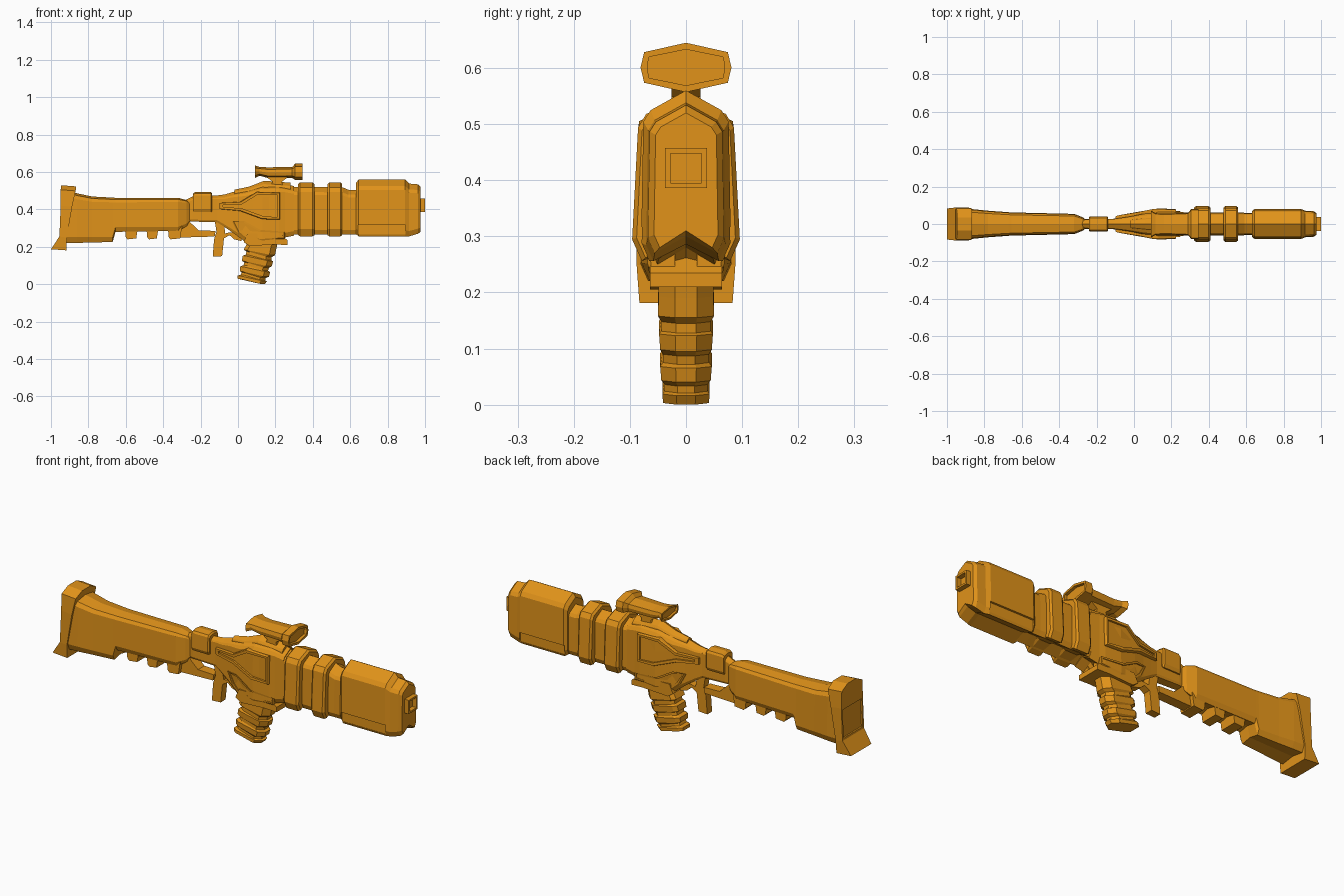
import bpy, bmesh
from mathutils import Vector

mat = bpy.data.materials.new("orange")
mat.diffuse_color = (0.75, 0.29, 0.01, 1)


def finish(name, bm, insets=()):
    """Turn a bmesh into an object; insets = (direction, thickness, depth) recesses."""
    bmesh.ops.recalc_face_normals(bm, faces=bm.faces)
    bm.normal_update()
    for direction, thick, depth in insets:
        d = Vector(direction)
        face = max(bm.faces, key=lambda f: f.normal.dot(d) * f.calc_area()
                   if f.normal.dot(d) > 0.8 else -1)
        bmesh.ops.inset_region(bm, faces=[face], thickness=thick)
        ext = bmesh.ops.extrude_discrete_faces(bm, faces=[face])
        bmesh.ops.translate(bm, verts=ext["faces"][0].verts, vec=-d * depth)
        bm.normal_update()
    me = bpy.data.meshes.new(name)
    bm.to_mesh(me)
    bm.free()
    me.materials.append(mat)
    ob = bpy.data.objects.new(name, me)
    bpy.context.collection.objects.link(ob)
    return ob


def loft(name, rings, insets=()):
    """Skin a list of equal-length point rings and cap both ends."""
    bm = bmesh.new()
    vs = [[bm.verts.new(p) for p in r] for r in rings]
    n = len(vs[0])
    for a, b in zip(vs, vs[1:]):
        for i in range(n):
            j = (i + 1) % n
            bm.faces.new((a[i], a[j], b[j], b[i]))
    bm.faces.new(vs[0])
    bm.faces.new(vs[-1])
    return finish(name, bm, insets)


def section(x, hw, zb, zt, roof=0.44, notch=0.03, top=0.95):
    """House-shaped section with a ridge on top and a notch underneath."""
    half = [(0.83 * top * hw, zt - roof * hw), (top * hw, zt - (roof + 0.25) * hw),
            (hw, zb + 0.4 * hw), (0.82 * hw, zb)]
    return ([(x, 0, zt)] + [(x, y, z) for y, z in half] + [(x, 0, zb + notch)]
            + [(x, -y, z) for y, z in reversed(half)])


def body(name, stations, insets=(), **kw):
    return loft(name, [section(*s, **kw) for s in stations], insets)


def prism(name, pts, hw):
    """Extrude an xz profile symmetrically across y."""
    return loft(name, [[(x, y, z) for x, z in pts] for y in (-hw, hw)])


def side_panels(name, pts, thick, depth):
    """Mirrored raised panels from (x, z, outer y) points, with a recessed middle."""
    for s, label in ((-1, "right"), (1, "left")):
        loft(f"{name}_{label}", [[(x, s * 0.02, z) for x, z, y in pts],
                                 [(x, s * (y - 0.006), z) for x, z, y in pts],
                                 [(x + (0.13 - x) * 0.04, s * y, z + (0.42 - z) * 0.04)
                                  for x, z, y in pts]],
             [((0, s, 0), thick, depth)])


# Butt plate, stacked from bottom to top: z, rear x, front x, half width
butt = [(0.187, -1.0, -0.917, 0.083), (0.255, -0.955, -0.915, 0.088),
        (0.42, -0.948, -0.887, 0.088), (0.505, -0.948, -0.868, 0.084),
        (0.529, -0.946, -0.865, 0.035)]
loft("butt_plate", [[(a, -w, z), (b, -w, z - 0.006), (b, w, z - 0.006), (a, w, z)]
                    for z, a, b, w in butt], [((-1, 0, 0), 0.015, 0.008)])

# Stock with teeth underneath
body("stock", [(-0.925, 0.082, 0.22, 0.505), (-0.86, 0.079, 0.221, 0.486),
               (-0.78, 0.071, 0.223, 0.469), (-0.67, 0.063, 0.226, 0.463),
               (-0.655, 0.062, 0.28, 0.462), (-0.32, 0.054, 0.285, 0.462),
               (-0.275, 0.036, 0.31, 0.45), (-0.255, 0.022, 0.335, 0.435)],
     roof=0.15, notch=0.01)
for i, (a, b) in enumerate([(-0.6, -0.54), (-0.485, -0.43), (-0.37, -0.305)]):
    prism(f"stock_tooth_{i + 1}", [(a - 0.006, 0.31), (a, 0.25), (a + 0.01, 0.24),
                                   (b - 0.004, 0.245), (b + 0.006, 0.31)], 0.045)

# Neck, rear block, lower rail, trigger and guard
body("neck", [(-0.28, 0.022, 0.335, 0.45), (-0.24, 0.026, 0.335, 0.47),
              (-0.08, 0.028, 0.33, 0.475)], notch=0.0)
body("rear_block", [(-0.24, 0.038, 0.385, 0.485), (-0.23, 0.041, 0.385, 0.492),
                    (-0.145, 0.041, 0.385, 0.492), (-0.138, 0.036, 0.39, 0.485)],
     roof=0.15, notch=0.0)
prism("lower_rail", [(-0.33, 0.25), (-0.29, 0.25), (-0.125, 0.255), (-0.12, 0.285),
                     (-0.21, 0.288), (-0.26, 0.335), (-0.27, 0.37), (-0.33, 0.37)], 0.026)
prism("trigger", [(-0.135, 0.147), (-0.085, 0.15), (-0.076, 0.235), (-0.068, 0.27),
                  (-0.078, 0.345), (-0.125, 0.345), (-0.115, 0.28), (-0.128, 0.24)], 0.02)
prism("trigger_guard", [(-0.085, 0.24), (-0.045, 0.262), (-0.02, 0.24), (0.02, 0.23),
                        (0.02, 0.27), (-0.04, 0.278), (-0.085, 0.268)], 0.02)

# Receiver, ridge cover and side panels
body("receiver", [(-0.11, 0.028, 0.33, 0.475), (-0.07, 0.034, 0.305, 0.48),
                  (-0.02, 0.042, 0.27, 0.495), (0.04, 0.055, 0.225, 0.51),
                  (0.13, 0.068, 0.215, 0.54), (0.22, 0.066, 0.222, 0.54),
                  (0.25, 0.062, 0.25, 0.535), (0.30, 0.06, 0.26, 0.525)])
body("ridge_cover", [(-0.02, 0.022, 0.46, 0.505), (0.06, 0.032, 0.47, 0.522),
                     (0.14, 0.04, 0.49, 0.553), (0.28, 0.04, 0.49, 0.543)], notch=0.0)
side_panels("side_panel", [(-0.10, 0.435, 0.045), (0.01, 0.44, 0.062), (0.10, 0.495, 0.08),
                           (0.225, 0.49, 0.078), (0.225, 0.345, 0.08), (0.13, 0.348, 0.083),
                           (0.01, 0.392, 0.064), (-0.10, 0.402, 0.045)], 0.014, 0.01)
side_panels("lower_panel", [(-0.03, 0.335, 0.05), (0.03, 0.335, 0.06), (0.12, 0.285, 0.074),
                            (0.25, 0.275, 0.07), (0.25, 0.24, 0.068), (0.05, 0.232, 0.062),
                            (0.0, 0.275, 0.054)], 0.01, 0.006)
prism("magazine_well", [(0.03, 0.225), (0.06, 0.205), (0.2, 0.212), (0.265, 0.21),
                        (0.265, 0.235), (0.22, 0.27), (0.05, 0.27)], 0.064)

# Ribbed magazine, from top to bottom: z, rear x, front x, half width
mag = [(0.25, 0.065, 0.215, 0.048), (0.205, 0.05, 0.205, 0.049), (0.17, 0.03, 0.198, 0.05),
       (0.16, 0.045, 0.18, 0.044), (0.143, 0.042, 0.178, 0.044), (0.138, 0.026, 0.188, 0.048),
       (0.11, 0.02, 0.18, 0.046), (0.102, 0.034, 0.165, 0.041), (0.087, 0.03, 0.16, 0.041),
       (0.08, 0.012, 0.172, 0.046), (0.055, 0.01, 0.165, 0.044), (0.048, 0.02, 0.148, 0.038),
       (0.036, 0.015, 0.145, 0.038), (0.031, -0.002, 0.155, 0.042), (0.015, -0.004, 0.143, 0.041)]
rings = []
for z, a, b, w in mag:
    c, tilt = (a + b) / 2, 0.015
    rings.append([(a, -0.7 * w, z + tilt), (a + 0.02, -w, z + tilt * 0.8), (b - 0.03, -w, z - tilt * 0.8),
                  (b, -0.4 * w, z - tilt), (b, 0.4 * w, z - tilt), (b - 0.03, w, z - tilt * 0.8),
                  (a + 0.02, w, z + tilt * 0.8), (a, 0.7 * w, z + tilt)])
loft("magazine", rings)

# Fore-end core with two collars
body("fore_end", [(0.28, 0.06, 0.265, 0.52), (0.56, 0.062, 0.265, 0.518),
                  (0.59, 0.06, 0.265, 0.505), (0.65, 0.06, 0.265, 0.505)])
for i, (a, b) in enumerate([(0.322, 0.408), (0.478, 0.557)]):
    body(f"collar_{i + 1}", [(a, 0.088, 0.262, 0.535), (a + 0.01, 0.096, 0.256, 0.545),
                             (b - 0.01, 0.096, 0.256, 0.545), (b, 0.088, 0.262, 0.535)],
         roof=0.28, top=0.89)

# Barrel shroud with a long slot cut in each side
barrel = body("barrel_shroud", [(0.63, 0.068, 0.268, 0.54), (0.645, 0.08, 0.256, 0.56),
                                (0.893, 0.08, 0.256, 0.56), (0.915, 0.071, 0.256, 0.538),
                                (0.962, 0.068, 0.27, 0.534), (0.976, 0.057, 0.28, 0.52)])
for s in (-1, 1):
    bpy.ops.mesh.primitive_cube_add(size=1, location=(0.768, s * 0.094, 0.292))
    cutter = bpy.context.object
    cutter.name = "slot_cutter"
    cutter.scale = (0.255, 0.05, 0.05)
    cutter.hide_render = True
    mod = barrel.modifiers.new("slot", "BOOLEAN")
    mod.operation, mod.object, mod.solver = "DIFFERENCE", cutter, "EXACT"
    bpy.context.view_layer.objects.active = barrel
    bpy.ops.object.modifier_apply(modifier="slot")
    bpy.data.objects.remove(cutter)

# Muzzle with a square opening
loft("muzzle", [[(x, y, z) for y, z in ((-0.037, 0.386), (0.037, 0.386), (0.037, 0.457), (-0.037, 0.457))]
                for x in (0.96, 1.0)], [((1, 0, 0), 0.013, 0.03)])


# Scope: flared hexagonal tube on a tapered mount
def hexagon(x, w, z0, z1):
    m, h = (z0 + z1) / 2, (z1 - z0) / 2
    half = [(0.92 * w, m + 0.62 * h), (w, m), (0.92 * w, m - 0.62 * h)]
    return ([(x, 0, z1)] + [(x, y, z) for y, z in half] + [(x, 0, z0)]
            + [(x, -y, z) for y, z in reversed(half)])


loft("scope", [hexagon(*s) for s in [(0.092, 0.072, 0.568, 0.635), (0.115, 0.058, 0.58, 0.627),
                                     (0.16, 0.055, 0.568, 0.625), (0.29, 0.06, 0.568, 0.627),
                                     (0.306, 0.081, 0.557, 0.645), (0.345, 0.081, 0.557, 0.645)]],
     [((1, 0, 0), 0.012, 0.015), ((-1, 0, 0), 0.01, 0.012)])
prism("scope_mount", [(0.17, 0.52), (0.24, 0.52), (0.235, 0.548), (0.27, 0.575),
                      (0.15, 0.575), (0.185, 0.548)], 0.026)
